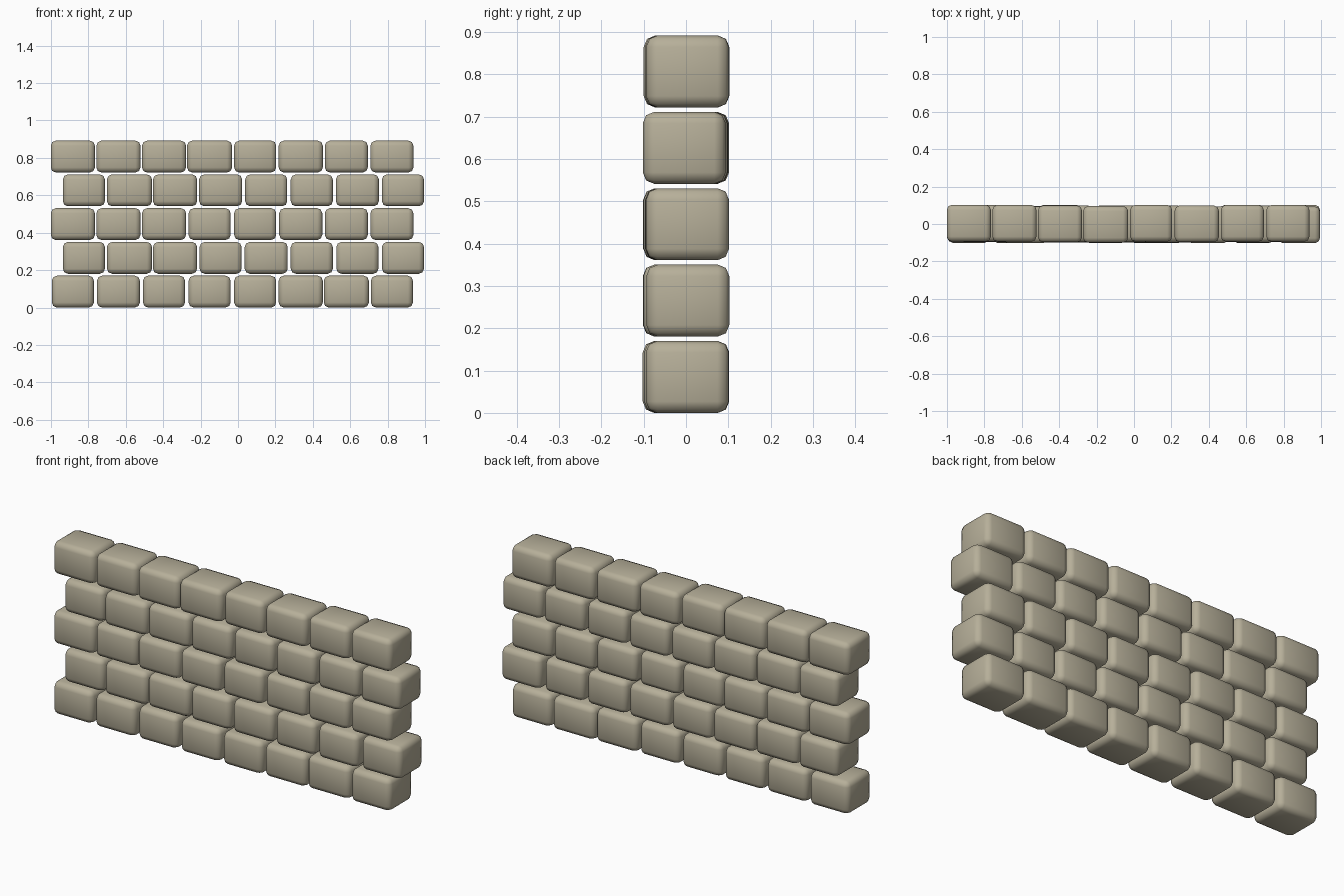
import bpy
import bmesh
import random
from mathutils import Matrix, Vector

cube = bpy.data.objects.get("Cube")
if cube:
    bpy.data.objects.remove(cube, do_unlink=True)

random.seed(4)

# Stone colour
stone = bpy.data.materials.new("warm grey stone")
stone.use_nodes = True
colour = (0.47, 0.43, 0.32, 1)
stone.diffuse_color = colour
stone.node_tree.nodes["Principled BSDF"].inputs["Base Color"].default_value = colour

DEPTH, HEIGHT = 0.196, 0.17
PITCH_X, PITCH_Z = 0.2437, 0.1805
WIDTHS = {"s": 0.225, "m": 0.23, "l": 0.236, "w": 0.241}

# Courses from the bottom up, one letter per brick for its width
COURSES = ["smssslws", "swlsmsss", "lllssmmm", "swlmssms", "lllwslmm"]


def add_brick(name, centre, size):
    """One rounded block with softly shaded edges."""
    bm = bmesh.new()
    bmesh.ops.create_cube(bm, size=1, matrix=Matrix.Diagonal((*size, 1)))
    bmesh.ops.bevel(bm, geom=bm.edges[:], offset=0.027, segments=2,
                    profile=0.5, affect="EDGES")
    for face in bm.faces:
        face.smooth = True
    mesh = bpy.data.meshes.new(name)
    bm.to_mesh(mesh)
    bm.free()
    mesh.materials.append(stone)
    brick = bpy.data.objects.new(name, mesh)
    brick.location = centre
    bpy.context.collection.objects.link(brick)


# Running bond: every second course is shifted sideways
for row, course in enumerate(COURSES):
    start = -0.883 if row % 2 == 0 else -0.824
    for col, letter in enumerate(course):
        centre = Vector((start + col * PITCH_X,
                         random.uniform(-0.005, 0.005),
                         HEIGHT / 2 + row * PITCH_Z))
        add_brick(f"brick_course{row + 1}_{col + 1}", centre,
                  (WIDTHS[letter], DEPTH, HEIGHT))
